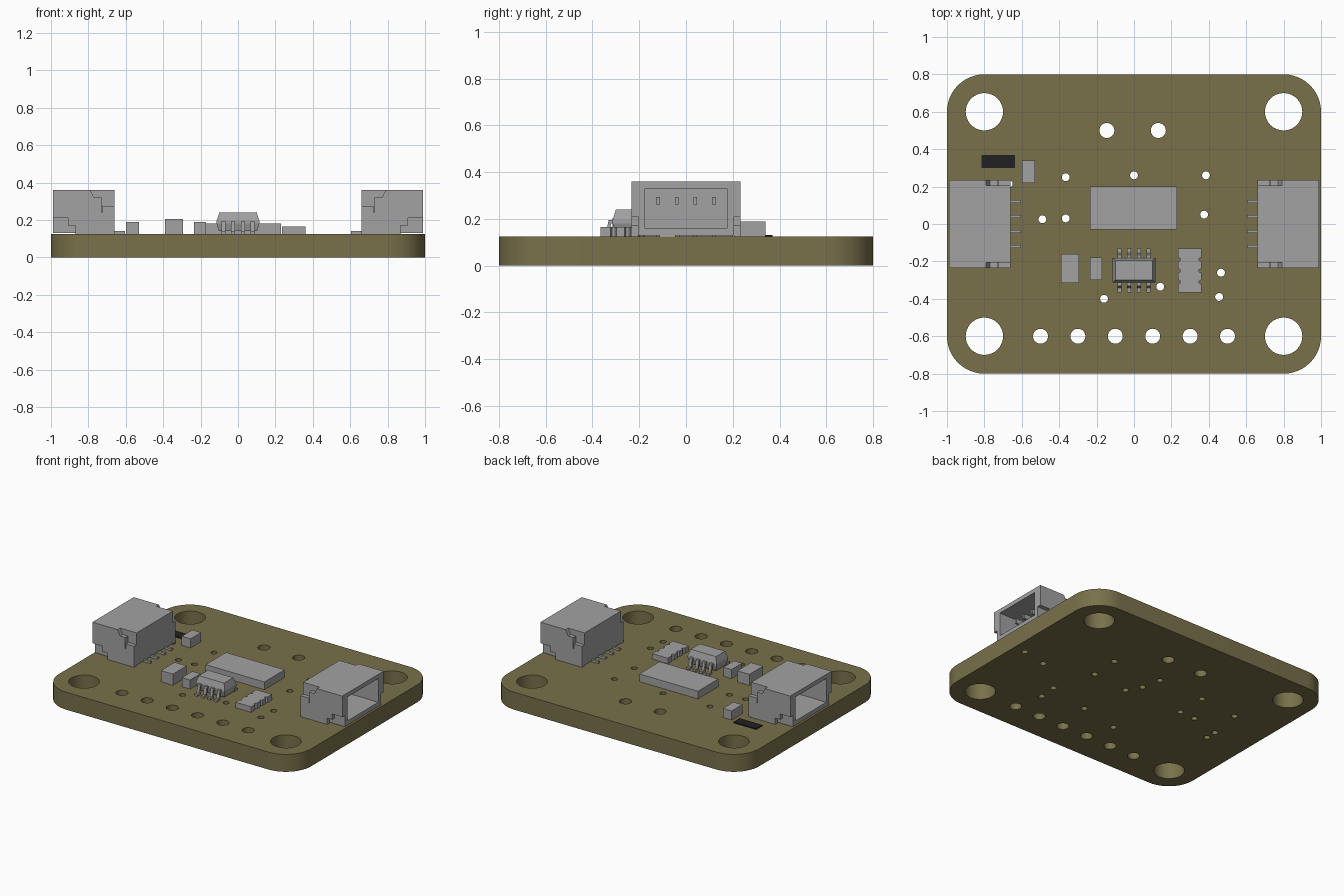
import bpy, bmesh
from math import pi, sin, cos
from mathutils import Vector

if "Cube" in bpy.data.objects:
    bpy.data.objects.remove(bpy.data.objects["Cube"])


def material(name, rgb):
    m = bpy.data.materials.new(name)
    m.use_nodes = True
    m.diffuse_color = (*rgb, 1)
    m.node_tree.nodes["Principled BSDF"].inputs["Base Color"].default_value = (*rgb, 1)
    return m


OLIVE = material("olive board", (0.19, 0.165, 0.07))
GREY = material("plain grey", (0.36, 0.36, 0.36))
BLACK = material("black", (0.015, 0.015, 0.015))
TOP = 0.125


def finish(name, bm, mat):
    bmesh.ops.recalc_face_normals(bm, faces=bm.faces)
    me = bpy.data.meshes.new(name)
    bm.to_mesh(me)
    bm.free()
    me.materials.append(mat)
    ob = bpy.data.objects.new(name, me)
    bpy.context.collection.objects.link(ob)
    return ob


def add_loft(bm, rings):
    """Join rings of equal point count and close both ends."""
    rows = [[bm.verts.new(p) for p in r] for r in rings]
    n = len(rows[0])
    for a, b in zip(rows, rows[1:]):
        for i in range(n):
            j = (i + 1) % n
            bm.faces.new((a[i], a[j], b[j], b[i]))
    bm.faces.new(rows[0])
    bm.faces.new(rows[-1])


def add_prism(bm, profile, axis, lo, hi):
    """Extrude a 2D profile along the given axis."""
    def place(p, d):
        c = list(p)
        c.insert(axis, d)
        return Vector(c)
    add_loft(bm, [[place(p, d) for p in profile] for d in (lo, hi)])


def add_box(bm, x0, x1, y0, y1, z0, z1):
    add_prism(bm, [(x0, y0), (x1, y0), (x1, y1), (x0, y1)], 2, z0, z1)


def box(name, *size, mat=GREY):
    bm = bmesh.new()
    add_box(bm, *size)
    return finish(name, bm, mat)


# Circuit board: filled flat curve with drilled holes
def arc(cx, cy, r, start, end, steps):
    return [(cx + r * cos(start + (end - start) * i / steps),
             cy + r * sin(start + (end - start) * i / steps)) for i in range(steps + 1)]


outline = []
for k, (sx, sy) in enumerate([(1, 1), (-1, 1), (-1, -1), (1, -1)]):
    outline += arc(sx * 0.8, sy * 0.6, 0.2, k * pi / 2, (k + 1) * pi / 2, 12)

holes = [(x, y, 0.1) for x in (-0.8, 0.8) for y in (-0.6, 0.6)]
holes += [(-0.5 + 0.2 * i, -0.6, 0.04) for i in range(6)]
holes += [(-0.145, 0.5, 0.04), (0.13, 0.5, 0.04)]
vias = [(-0.365, 0.25), (0, 0.26), (0.385, 0.26), (-0.49, 0.025), (-0.365, 0.03),
        (0.375, 0.05), (0.465, -0.26), (0.455, -0.39), (0.14, -0.335), (-0.16, -0.4),
        (-0.67, 0.215), (-0.71, -0.03), (-0.71, -0.11), (0.09, 0.02), (0.03, 0.12),
        (0.91, -0.02), (0.72, -0.06)]
holes += [(x, y, 0.021) for x, y in vias]

cu = bpy.data.curves.new("board_outline", 'CURVE')
cu.dimensions = '2D'
cu.fill_mode = 'BOTH'
cu.extrude = TOP / 2
for loop in [outline] + [arc(x, y, r, 0, 2 * pi, 32)[:-1] for x, y, r in holes]:
    sp = cu.splines.new('POLY')
    sp.points.add(len(loop) - 1)
    for pt, (x, y) in zip(sp.points, loop):
        pt.co = (x, y, 0, 1)
    sp.use_cyclic_u = True
tmp = bpy.data.objects.new("board_outline", cu)
bpy.context.collection.objects.link(tmp)
dg = bpy.context.evaluated_depsgraph_get()
mesh = bpy.data.meshes.new_from_object(tmp.evaluated_get(dg))
bpy.data.objects.remove(tmp)
bm = bmesh.new()
bm.from_mesh(mesh)
bmesh.ops.remove_doubles(bm, verts=bm.verts, dist=0.0001)
bmesh.ops.translate(bm, verts=bm.verts, vec=(0, 0, TOP / 2))
mesh.materials.clear()
board = finish("circuit_board", bm, OLIVE)
bpy.context.view_layer.objects.active = board
board.select_set(True)
bpy.ops.object.shade_smooth_by_angle(angle=pi / 6)
board.select_set(False)

# Small block parts
box("sensor_module", -0.235, 0.23, -0.03, 0.2, TOP, 0.18)
box("large_capacitor", -0.39, -0.295, -0.315, -0.16, TOP, 0.205)
box("middle_capacitor", -0.235, -0.17, -0.3, -0.18, TOP, 0.19)
box("rear_capacitor", -0.6, -0.53, 0.22, 0.34, TOP, 0.19)
box("black_marker", -0.815, -0.635, 0.3, 0.37, TOP, 0.132, mat=BLACK)

# Resistor array with notched long sides
right_side = [(0.36, -0.365)]
for y in (-0.31, -0.25, -0.19):
    right_side += [(0.36, y - 0.012), (0.348, y - 0.006), (0.348, y + 0.006), (0.36, y + 0.012)]
right_side.append((0.36, -0.13))
left_side = [(0.595 - x, y) for x, y in reversed(right_side)]
bm = bmesh.new()
add_prism(bm, right_side + left_side, 2, TOP, 0.165)
finish("resistor_array", bm, GREY)

# Chip body tapering above and below its waist
def rect(hx, hy, z):
    return [(sx * hx, -0.248 + sy * hy, z) for sx, sy in ((-1, -1), (1, -1), (1, 1), (-1, 1))]


bm = bmesh.new()
add_loft(bm, [rect(0.102, 0.055, 0.14), rect(0.114, 0.066, 0.18),
              rect(0.114, 0.066, 0.195), rect(0.1, 0.052, 0.24)])
finish("chip_body", bm, GREY)

# Bent chip leads in two mirrored rows
lead = [(0.05, 0.195), (0.083, 0.195), (0.094, 0.14), (0.117, 0.14), (0.117, TOP),
        (0.083, TOP), (0.073, 0.18), (0.05, 0.18)]
bm = bmesh.new()
for side in (-1, 1):
    for i in range(4):
        x = -0.078 + 0.052 * i
        add_prism(bm, [(-0.248 + side * y, z) for y, z in lead], 0, x - 0.011, x + 0.011)
finish("chip_leads", bm, GREY)

# Side connectors, open outward
cheek = [(0.66, TOP), (0.87, TOP), (0.87, 0.17), (0.91, 0.17), (0.91, 0.21), (0.99, 0.21),
         (0.99, 0.36), (0.79, 0.36), (0.77, 0.32), (0.73, 0.32), (0.73, 0.24), (0.66, 0.24)]
for name, s in (("left", 1), ("right", -1)):
    def sbox(bm, x0, x1, *rest):
        add_box(bm, s * x0, s * x1, *rest)

    bm = bmesh.new()
    sbox(bm, 0.66, 0.99, -0.205, 0.205, 0.33, 0.36)
    sbox(bm, 0.66, 0.99, -0.205, 0.205, 0.13, 0.16)
    sbox(bm, 0.66, 0.70, -0.205, 0.205, 0.16, 0.33)
    for w in (-1, 1):
        y0, y1, y2 = w * 0.175, w * 0.205, w * 0.234
        sbox(bm, 0.70, 0.99, min(y0, y1), max(y0, y1), 0.16, 0.33)
        add_prism(bm, [(s * x, z) for x, z in cheek], 1, min(y1, y2), max(y1, y2))
        # Latch tab in the cheek recess
        sbox(bm, 0.66, 0.725, min(y1, y2), max(y1, y2), 0.24, 0.275)
    finish(name + "_connector_shell", bm, GREY)

    bm = bmesh.new()
    for i in range(4):
        y = -0.12 + 0.08 * i
        sbox(bm, 0.70, 0.90, y - 0.008, y + 0.008, 0.262, 0.295)
        sbox(bm, 0.605, 0.67, y - 0.008, y + 0.008, TOP, 0.14)
    finish(name + "_connector_pins", bm, GREY)
